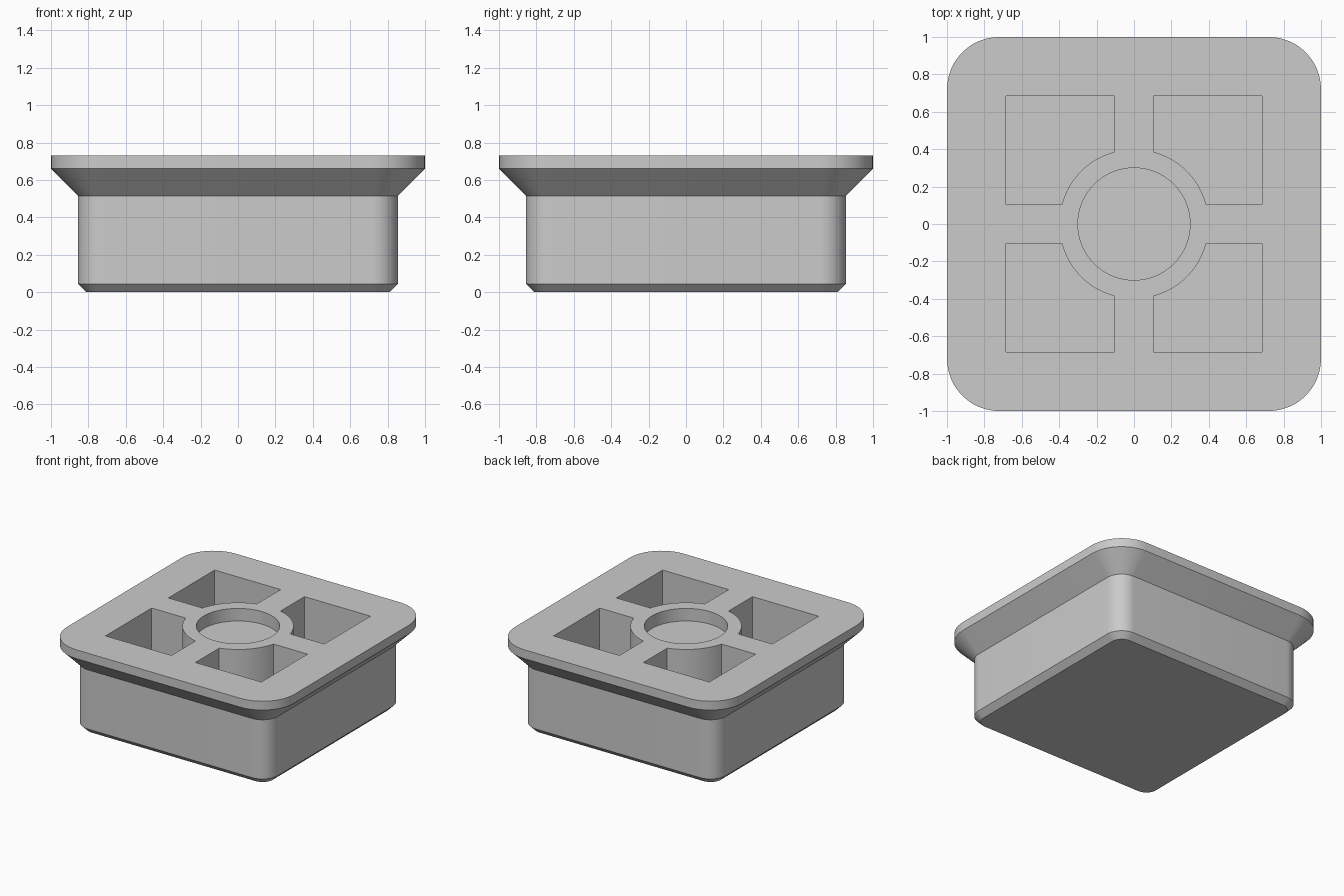
import bpy, bmesh
from math import sin, cos, pi, atan2, radians

cube = bpy.data.objects.get("Cube")
if cube:
    bpy.data.objects.remove(cube, do_unlink=True)

grey = bpy.data.materials.new("plain grey")
grey.use_nodes = True
colour = (0.6, 0.6, 0.6, 1)
grey.diffuse_color = colour
grey.node_tree.nodes["Principled BSDF"].inputs["Base Color"].default_value = colour


def rounded_square(half, radius, steps=12):
    """Counter-clockwise outline of a square with round corners."""
    c = half - radius
    points = []
    for corner, (sx, sy) in enumerate([(1, 1), (-1, 1), (-1, -1), (1, -1)]):
        for i in range(steps + 1):
            a = (corner + i / steps) * pi / 2
            points.append((sx * c + radius * cos(a), sy * c + radius * sin(a)))
    return points


def loft(bm, sections):
    """Skin a closed solid through (outline, height) sections."""
    rings = [[bm.verts.new((x, y, z)) for x, y in outline] for outline, z in sections]
    n = len(rings[0])
    for low, high in zip(rings, rings[1:]):
        for i in range(n):
            j = (i + 1) % n
            bm.faces.new((low[i], low[j], high[j], high[i]))
    bm.faces.new(rings[0][::-1])
    bm.faces.new(rings[-1])


def finish(bm, name):
    bmesh.ops.recalc_face_normals(bm, faces=bm.faces)
    mesh = bpy.data.meshes.new(name)
    bm.to_mesh(mesh)
    bm.free()
    mesh.materials.append(grey)
    obj = bpy.data.objects.new(name, mesh)
    bpy.context.collection.objects.link(obj)
    return obj


# Block with chamfered foot, straight body and flared rim
TOP = 0.73
bm = bmesh.new()
levels = [(0.81, 0.09, 0), (0.855, 0.135, 0.045), (0.855, 0.135, 0.515),
          (1, 0.28, 0.66), (1, 0.28, TOP)]
loft(bm, [(rounded_square(half, r), z) for half, r, z in levels])
block = finish(bm, "block")

# Cutter: shallow round recess and four deep pockets around a central hub
bm = bmesh.new()
circle = [(0.3 * cos(a * pi / 32), 0.3 * sin(a * pi / 32)) for a in range(64)]
loft(bm, [(circle, TOP - 0.1), (circle, TOP + 0.1)])

INNER, OUTER, HUB, FLOOR = 0.105, 0.685, 0.4, 0.15
reach = (HUB ** 2 - INNER ** 2) ** 0.5
start, end = atan2(INNER, reach), atan2(reach, INNER)
pocket = [(INNER, OUTER), (OUTER, OUTER), (OUTER, INNER)]
for i in range(13):
    a = start + (end - start) * i / 12
    pocket.append((HUB * cos(a), HUB * sin(a)))
for sx in (1, -1):
    for sy in (1, -1):
        outline = [(sx * x, sy * y) for x, y in pocket]
        loft(bm, [(outline, FLOOR), (outline, TOP + 0.1)])
cutter = finish(bm, "pocket_cutter")
cutter.hide_render = True

# Cut the recesses and shade
cut = block.modifiers.new("pockets", 'BOOLEAN')
cut.operation = 'DIFFERENCE'
cut.solver = 'EXACT'
cut.object = cutter
bpy.ops.object.select_all(action='DESELECT')
bpy.context.view_layer.objects.active = block
block.select_set(True)
bpy.ops.object.modifier_apply(modifier=cut.name)
bpy.data.objects.remove(cutter, do_unlink=True)
bpy.ops.object.shade_smooth_by_angle(angle=radians(30))
